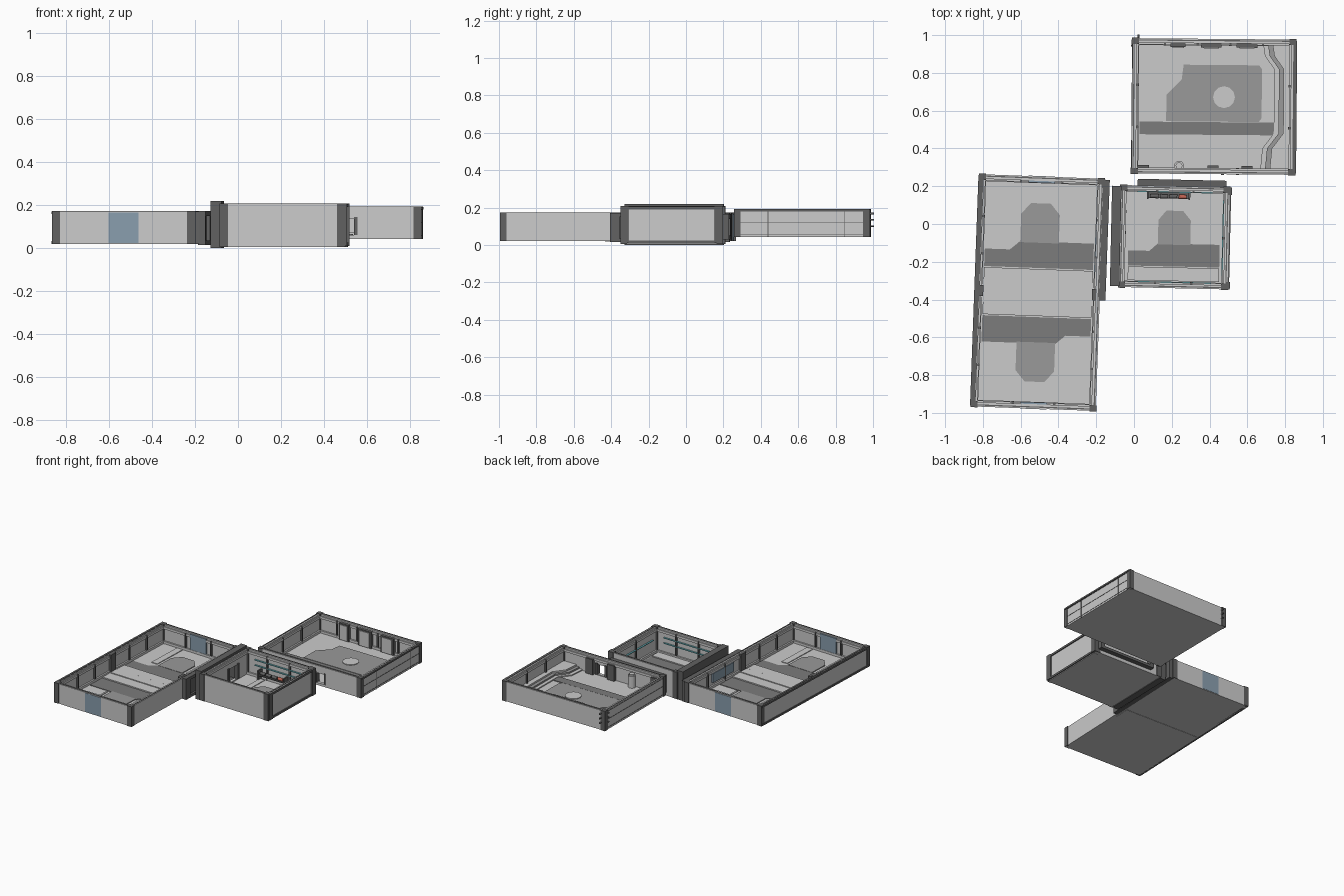
import bpy, bmesh, math
from mathutils import Matrix

if "Cube" in bpy.data.objects:
    bpy.data.objects.remove(bpy.data.objects["Cube"])


def mat(name, c):
    m = bpy.data.materials.new(name)
    m.diffuse_color = (*c, 1)
    m.use_nodes = True
    m.node_tree.nodes["Principled BSDF"].inputs["Base Color"].default_value = m.diffuse_color
    return m


DARK = mat("dark_trim", (.12, .12, .12))
MID = mat("floor_panel", (.32, .32, .32))
SHADE = mat("floor_shadow", (.2, .2, .2))
GLASS = mat("blue_glass", (.25, .34, .42))
TEAL = mat("teal_light", (.15, .5, .55))
RED = mat("red_tool", (.5, .12, .08))


class Room:
    def __init__(s, name, cx, cy, deg, hx, hy, z0, z1, t):
        s.name, s.hx, s.hy, s.z0, s.z1, s.t = name, hx, hy, z0, z1, t
        s.M = Matrix.Translation((cx, cy, 0)) @ Matrix.Rotation(math.radians(deg), 4, 'Z')

    def side(s, w, u0, u1, d0, d1, z0, z1):
        """box lying along wall w (N,S,E,W), d measured inward from the outer face"""
        if w in "NS":
            k = 1 if w == "N" else -1
            return (u0, u1, k * (s.hy - d0), k * (s.hy - d1), z0, z1)
        k = 1 if w == "E" else -1
        return (k * (s.hx - d0), k * (s.hx - d1), u0, u1, z0, z1)


def finish(bm, room, part, m):
    bmesh.ops.recalc_face_normals(bm, faces=bm.faces)
    me = bpy.data.meshes.new(part)
    bm.to_mesh(me)
    bm.free()
    ob = bpy.data.objects.new(f"{room.name}_{part}", me)
    bpy.context.collection.objects.link(ob)
    ob.matrix_world = room.M
    if m:
        me.materials.append(m)
    return ob


def boxes(room, part, items, m=None):
    bm = bmesh.new()
    for x0, x1, y0, y1, z0, z1 in items:
        mx = Matrix.Translation(((x0 + x1) / 2, (y0 + y1) / 2, (z0 + z1) / 2)) @ \
            Matrix.Diagonal((abs(x1 - x0), abs(y1 - y0), abs(z1 - z0), 1))
        bmesh.ops.create_cube(bm, size=1, matrix=mx)
    return finish(bm, room, part, m)


def prism(room, part, pts, z0, z1, m=None):
    bm = bmesh.new()
    f = bm.faces.new([bm.verts.new((x, y, z0)) for x, y in pts])
    r = bmesh.ops.extrude_face_region(bm, geom=[f])
    bmesh.ops.translate(bm, vec=(0, 0, z1 - z0),
                        verts=[v for v in r['geom'] if isinstance(v, bmesh.types.BMVert)])
    return finish(bm, room, part, m)


def rod(room, part, a, axis, r, length, m=None):
    bm = bmesh.new()
    rot = {'X': Matrix.Rotation(math.pi / 2, 4, 'Y'), 'Y': Matrix.Rotation(math.pi / 2, 4, 'X'),
           'Z': Matrix.Identity(4)}[axis]
    bmesh.ops.create_cone(bm, cap_ends=True, segments=12, radius1=r, radius2=r, depth=length,
                          matrix=Matrix.Translation(a) @ rot)
    return finish(bm, room, part, m)


def shell(r, openings):
    """floor slab, four walls with openings, corner posts, rails and skirting"""
    boxes(r, "floor", [(-r.hx + .01, r.hx - .01, -r.hy + .01, r.hy - .01, r.z0, r.z0 + .012)])
    walls, rails, trim = [], [], []
    for w in "NSEW":
        h = r.hx if w in "NS" else r.hy - r.t
        u = -h
        for a, b, za, zb in openings.get(w, []):
            walls += [r.side(w, u, a, 0, r.t, r.z0, r.z1), r.side(w, a, b, 0, r.t, r.z0, za),
                      r.side(w, a, b, 0, r.t, zb, r.z1)]
            trim += [r.side(w, p - .008, p + .008, -.004, r.t + .01, za, zb + .01) for p in (a, b)]
            u = b
        walls.append(r.side(w, u, h, 0, r.t, r.z0, r.z1))
        rails.append(r.side(w, -h, h, r.t, r.t + .008, r.z1 - .03, r.z1 - .012))
        if w not in openings:
            rails.append(r.side(w, -h, h, r.t, r.t + .012, r.z0, r.z0 + .03))
            n = int(2 * h / .17)
            for i in range(1, n):
                p = -h + 2 * h * i / n
                trim.append(r.side(w, p - .006, p + .006, r.t, r.t + .012, r.z0 + .01, r.z1 - .01))
        trim.append(r.side(w, -h, h, .006, .012, r.z1, r.z1 + .003))
    for x in (-1, 1):
        for y in (-1, 1):
            trim.append((x * (r.hx + .004), x * (r.hx - .034), y * (r.hy + .004), y * (r.hy - .03),
                         r.z0, r.z1 + .003))
    boxes(r, "walls", walls)
    boxes(r, "wall_rails", rails)
    boxes(r, "trim_posts", trim, DARK)


def floor_module(r, tag, w, yc, d, s):
    """patterned floor tile: half octagon panel, notched dark band, side strips; s=-1 turns it round"""
    z = r.z0 + .012

    def P(pts):
        return [(s * x * w, yc + s * y * d) for x, y in pts]
    prism(r, tag + "_octagon_panel", P([(-.33, -.16), (.33, -.16), (.33, .36), (.17, .56), (-.17, .56), (-.33, .36)]),
          z, z + .006, MID)
    prism(r, tag + "_notched_band", P([(-.93, -.62), (.93, -.62), (.93, -.14), (-.33, -.14), (-.5, -.3), (-.93, -.3)]),
          z, z + .004, SHADE)
    prism(r, tag + "_end_step", P([(-.93, -.93), (.93, -.93), (.93, -.64), (-.93, -.64)]), z, z + .009)
    for a, b in ((-.56, -.4), (.4, .44)):
        prism(r, f"{tag}_strip", P([(a, -.1), (b, -.1), (b, .9), (a, .9)]), z, z + .005)


# long left room, made of two floor modules
A = Room("long_room", -.51, -.363, -2.1, .33, .615, .02, .17, .024)
shell(A, {})
floor_module(A, "rear_floor", .31, .31, .29, 1)
floor_module(A, "front_floor", .31, -.31, .29, -1)
boxes(A, "middle_threshold", [(-.31, .31, -.035, .035, .018, .044), (-.31, .31, -.06, .06, .018, .038)])
boxes(A, "middle_ribs", [A.side(w, -.03, .03, .02, .042, .02, .172) for w in "EW"], DARK)
boxes(A, "glass_panels", [A.side(w, -.07, .07, -.002, .034, .024, .166) for w in "NS"], GLASS)
boxes(A, "side_window", [A.side("E", .1, .34, .02, .036, .07, .14)], GLASS)
boxes(A, "side_frame", [(.325, .36, -.03, .61, .15, .172), (.325, .36, -.03, .61, .015, .035),
                        (.325, .36, -.03, .02, .02, .17), (.325, .36, .57, .61, .02, .17),
                        (.325, .345, .02, .57, .02, .17)], DARK)
boxes(A, "base_edge", [A.side("W", -.61, .61, -.006, .02, .02, .034),
                       A.side("W", -.61, .61, -.006, .02, .158, .171)], DARK)

# tall square middle room
B = Room("square_room", .213, -.07, -1.3, .288, .27, .005, .205, .022)
shell(B, {"W": [(.02, .13, .025, .13)]})
floor_module(B, "floor", .26, 0, .25, 1)
boxes(B, "thick_side_wall", [(-.335, -.285, -.265, .02, 0, .22), (-.335, -.285, .13, .265, 0, .22),
                             (-.335, -.285, .02, .13, .14, .22), (-.335, -.285, .02, .13, 0, .02)], DARK)
boxes(B, "outer_end_posts", [B.side("E", p - .02, p + .02, -.012, .01, .01, .207) for p in (-.25, .25)]
      + [B.side("E", -.25, .25, -.008, .01, a, a + .015) for a in (.01, .19)], DARK)
boxes(B, "light_strips", [B.side(w, -.2, .2, .02, .034, z, z + .005) for w in "NS" for z in (.1, .14)]
      + [B.side("E", -.2, .2, .02, .034, .12, .125)], TEAL)
boxes(B, "tool_rack", [(-.15, .08, .205, .25, .05, .058), (-.15, -.14, .2, .25, .015, .09),
                       (.07, .08, .2, .25, .015, .09)], DARK)
for i in range(4):
    rod(B, f"tool_{i}", (-.11 + i * .05, .215, .07), 'X', .011, .042, RED if i == 3 else DARK)
boxes(B, "rear_link", [(-.2, .27, .265, .305, .03, .05), (-.2, .27, .265, .305, .14, .165),
                       (-.2, -.17, .265, .305, .03, .165), (.24, .27, .265, .305, .03, .165)], DARK)

# wide rear room
C = Room("wide_room", .421, .622, -.5, .432, .358, .042, .19, .024)
shell(C, {"S": [(.05, .13, .06, .135)]})
z = C.z0 + .012
prism(C, "floor_plate", [(-.25, -.08), (.24, -.08), (.255, -.06), (.255, .2), (.24, .22), (-.16, .22),
                         (-.17, .14), (-.25, .06)], z, z + .006, MID)
rod(C, "floor_disc", (.055, .05, z + .005), 'Z', .058, .012)
boxes(C, "floor_band", [(-.39, .39, -.15, -.083, z, z + .005)], SHADE)


def wavy(o):
    edge = [(.25, -.335), (.26, -.22), (.32, -.14), (.32, .2), (.27, .27), (.26, .335)]
    return [(x + o, y) for x, y in edge] + [(.41, .335), (.41, -.335)]


for i in range(3):
    prism(C, f"side_step_{i}", wavy(i * .025), z, z + .008 + i * .012, MID if i == 1 else None)
boxes(C, "rear_wall_lockers", [C.side("N", a, b, .02, .045, .05, .18)
                               for a, b in ((-.23, -.15), (-.07, .04), (.12, .23))], DARK)
boxes(C, "locker_doors", [C.side("N", a, b, .04, .05, .06, .17)
                          for a, b in ((-.22, -.16), (-.055, .025), (.135, .215))])
boxes(C, "front_wall_cabinets", [C.side("S", a, b, .02, .045, .05, .17)
                                 for a, b in ((-.4, -.34), (-.03, .03), (.15, .21))], DARK)
rod(C, "front_wall_tank", (-.18, -.315, .098), 'Z', .026, .09)
rod(C, "tank_cap", (-.18, -.315, .148), 'Z', .018, .014)
boxes(C, "outer_seams", [C.side("E", p - .002, p + .002, -.003, .01, .042, .19) for p in (-.18, .23)]
      + [C.side(w, -.35, .35, -.002, .01, a, a + .003) for w in "EW" for a in (.055, .118, .178)]
      + [C.side("E", -.35, .35, -.008, .01, .18, .192)], DARK)
for k, h in enumerate((.1, .135, .168)):
    rod(C, f"corner_hook_{k}", (-.40, .366, h), 'Y', .005, .026, DARK)
    rod(C, f"corner_peg_{k}", (-.434, .32, h), 'X', .005, .012, DARK)
